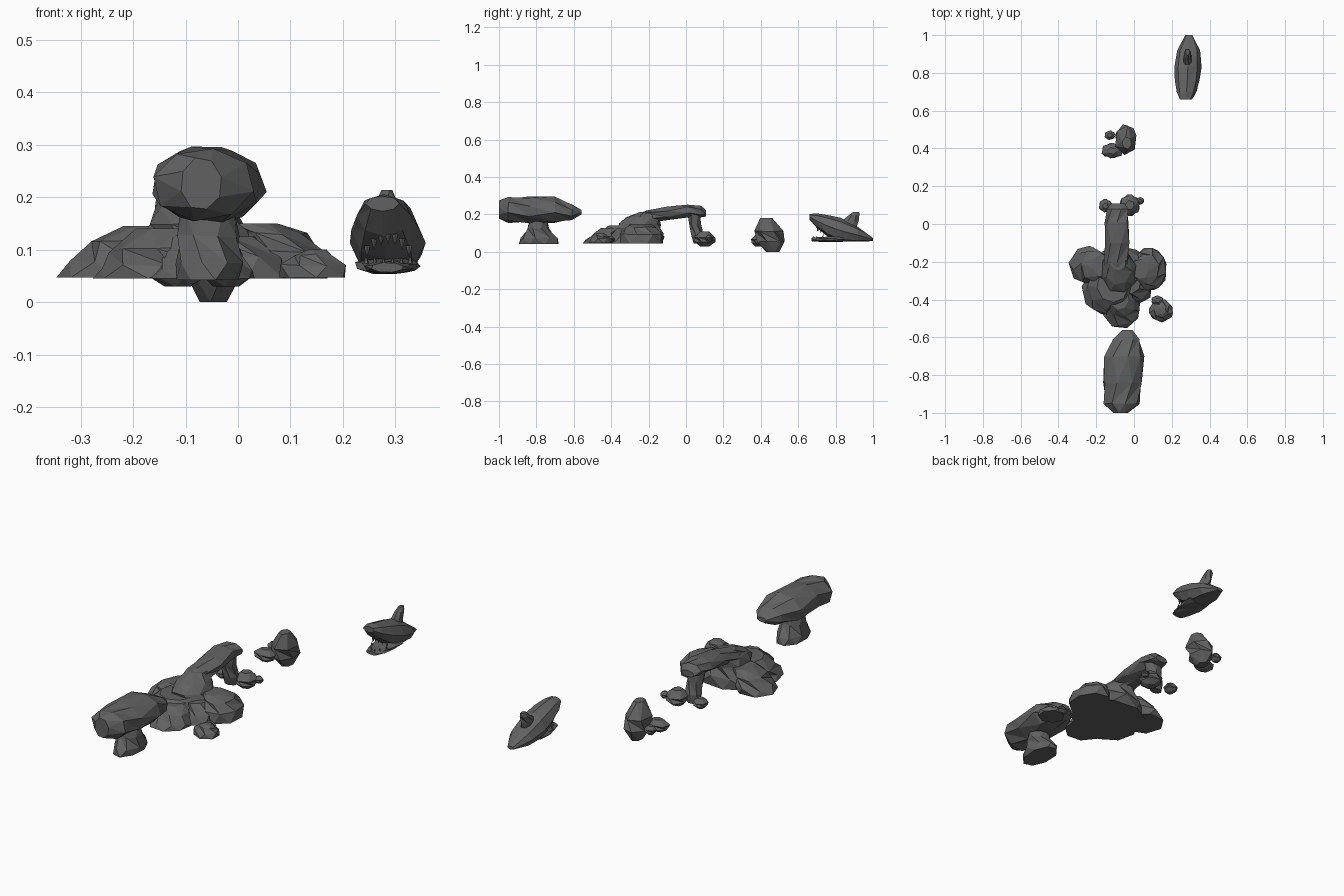
import bpy, bmesh, math, random
from mathutils import Vector

random.seed(11)

stone_mat = bpy.data.materials.new("dark_stone")
stone_mat.diffuse_color = (.12, .12, .12, 1)


def finish(name, bm):
    bmesh.ops.recalc_face_normals(bm, faces=bm.faces[:])
    me = bpy.data.meshes.new(name)
    bm.to_mesh(me)
    bm.free()
    me.materials.append(stone_mat)
    ob = bpy.data.objects.new(name, me)
    bpy.context.collection.objects.link(ob)
    return ob


def loft(name, axis, sections, n=8, jitter=0.07, floor=None, phase=0.35, twist=0.4):
    """Faceted rock: rings (t, u, v, ru, rv) along y (u=x, v=z) or z (u=x, v=y)."""
    bm = bmesh.new()
    rings = []
    last = len(sections) - 1
    for k, (t, u, v, ru, rv) in enumerate(sections):
        ring = []
        for i in range(n):
            a = 2 * math.pi * (i + phase + twist * (k % 2)) / n
            s = 1.05 + random.uniform(-jitter, jitter)
            dt = 0 if k in (0, last) else random.uniform(-1, 1) * jitter * min(ru, rv)
            p, q = u + ru * s * math.cos(a), v + rv * s * math.sin(a)
            co = Vector((p, t + dt, q)) if axis == 'y' else Vector((p, q, t + dt))
            if floor is not None:
                co.z = max(co.z, floor)
            ring.append(bm.verts.new(co))
        rings.append(ring)
    for lo, hi in zip(rings, rings[1:]):
        for i in range(n):
            j = (i + 1) % n
            bm.faces.new((lo[i], lo[j], hi[i]))
            bm.faces.new((lo[j], hi[j], hi[i]))
    bm.faces.new(rings[0])
    bm.faces.new(rings[-1])
    return finish(name, bm)


def boulder(name, x, y, z0, z1, rx, ry, lean=(0, 0), n=6):
    """Closed rounded stone between heights z0 and z1."""
    h = z1 - z0
    prof = [(0, .45), (.3, .95), (.62, 1), (1, .42)]
    return loft(name, 'z', [(z0 + h * f, x + lean[0] * (f - .5), y + lean[1] * (f - .5),
                             rx * r, ry * r) for f, r in prof], n, 0.05)


# Mushroom rock
loft("mushroom_cap", 'y', [
    (-1.0, -.07, .225, .038, .048), (-.95, -.065, .225, .092, .068),
    (-.84, -.06, .226, .102, .07), (-.70, -.052, .225, .10, .07),
    (-.61, -.042, .213, .072, .042), (-.56, -.035, .212, .025, .012)], 8, 0.04)
loft("mushroom_stem", 'z', [
    (.042, -.06, -.785, .058, .105), (.075, -.056, -.785, .062, .098),
    (.125, -.056, -.79, .058, .055), (.175, -.058, -.79, .05, .045)], 8, 0.04)

# Mound under the arch: overlapping ledges
loft("mound_front_ledge", 'z', [
    (.045, -.13, -.345, .14, .13), (.065, -.125, -.345, .135, .125),
    (.10, -.12, -.335, .115, .115), (.14, -.11, -.32, .08, .09)], 9, 0.05)
loft("mound_front_toe", 'z', [
    (.045, -.065, -.45, .095, .098), (.065, -.065, -.445, .092, .088),
    (.10, -.07, -.42, .075, .065), (.128, -.08, -.39, .05, .06)], 8, 0.05)
loft("mound_left_rock", 'z', [
    (.047, -.245, -.22, .10, .098), (.075, -.235, -.22, .088, .096),
    (.115, -.21, -.22, .07, .085), (.145, -.17, -.22, .05, .06)], 7, 0.06)
loft("mound_right_rock", 'z', [
    (.045, .08, -.24, .092, .11), (.095, .08, -.24, .086, .105),
    (.13, .065, -.24, .065, .08), (.15, .03, -.24, .045, .05)], 8, 0.05)
loft("mound_right_infill", 'z', [
    (.045, .01, -.345, .085, .075), (.085, .005, -.335, .075, .07),
    (.125, -.02, -.31, .055, .055)], 7, 0.05)
loft("mound_middle", 'z', [
    (.045, -.07, -.24, .17, .115), (.10, -.08, -.245, .125, .12),
    (.15, -.08, -.25, .09, .11), (.185, -.085, -.23, .07, .088),
    (.214, -.085, -.20, .04, .045)], 8, 0.05)

# Natural arch
loft("arch_beam", 'y', [
    (-.29, -.09, .17, .05, .02), (-.21, -.09, .187, .066, .033),
    (-.10, -.09, .206, .064, .036), (.01, -.09, .217, .062, .035),
    (.08, -.088, .217, .055, .03), (.108, -.085, .205, .035, .016)], 7, 0.05)
loft("arch_pillar", 'z', [
    (.045, -.085, .065, .03, .022), (.09, -.085, .06, .04, .033),
    (.15, -.088, .048, .04, .032), (.215, -.09, .04, .045, .036)], 7, 0.06)

# Loose stones: name, x, y, z0, z1, rx, ry, lean
stones = [
    ("arch_foot_stone_left", -.152, .097, .045, .095, .034, .035, (0, 0)),
    ("arch_foot_stone_right", -.022, .10, .03, .108, .054, .056, (0, 0)),
    ("arch_foot_pebble", .033, .123, .055, .09, .021, .019, (0, 0)),
    ("boulder_large", -.043, .446, 0, .18, .058, .076, (.01, -.035)),
    ("boulder_medium", -.115, .388, .03, .09, .056, .04, (0, 0)),
    ("boulder_small", -.128, .47, .045, .09, .028, .024, (0, 0)),
    ("side_pebble", .123, -.405, .048, .085, .032, .026, (0, 0)),
]
for stone in stones:
    boulder(*stone)
loft("side_stone", 'z', [(.047, .143, -.458, .062, .058), (.07, .143, -.458, .058, .054),
                         (.09, .145, -.458, .036, .036), (.1, .15, -.458, .018, .018)], 7, 0.06)

# Fish-shaped rock with open jaws
loft("fish_body", 'y', [
    (.66, .275, .188, .03, .014), (.70, .278, .165, .048, .038),
    (.76, .282, .138, .063, .056), (.83, .285, .113, .069, .064),
    (.92, .288, .09, .058, .04), (1.0, .29, .066, .018, .008)],
    8, 0.04, floor=.055, phase=0, twist=0)
loft("fish_jaw", 'y', [
    (.67, .285, .066, .03, .009), (.71, .286, .066, .046, .012),
    (.77, .286, .068, .056, .015), (.84, .286, .072, .06, .018)], 8, 0.04, floor=.054)
loft("fish_fin", 'z', [
    (.13, .285, .86, .024, .05), (.165, .284, .875, .021, .044),
    (.195, .284, .90, .019, .028), (.214, .284, .91, .01, .016)], 7, 0.05)


def tooth(name, base, tip, r=.006):
    d = Vector(tip) - Vector(base)
    bm = bmesh.new()
    bmesh.ops.create_cone(bm, cap_ends=True, segments=5, radius1=r, radius2=.0008, depth=d.length)
    ob = finish(name, bm)
    ob.location = (Vector(base) + Vector(tip)) / 2
    ob.rotation_euler = d.to_track_quat('Z', 'Y').to_euler()


# Teeth follow the upper and lower lip curves
for i in range(7):
    f = i / 3 - 1
    x, y, z = .286 + .04 * f, .705 + .035 * f * f, .132 - .025 * f * f
    tooth("upper_tooth", (x, y, z), (x, y - .004, z - .021))
for i in range(6):
    f = i / 2.5 - 1
    x, y, z = .286 + .042 * f, .682 + .05 * f * f, .07 + .004 * f * f
    tooth("lower_tooth", (x, y, z), (x, y - .002, z + .014))
